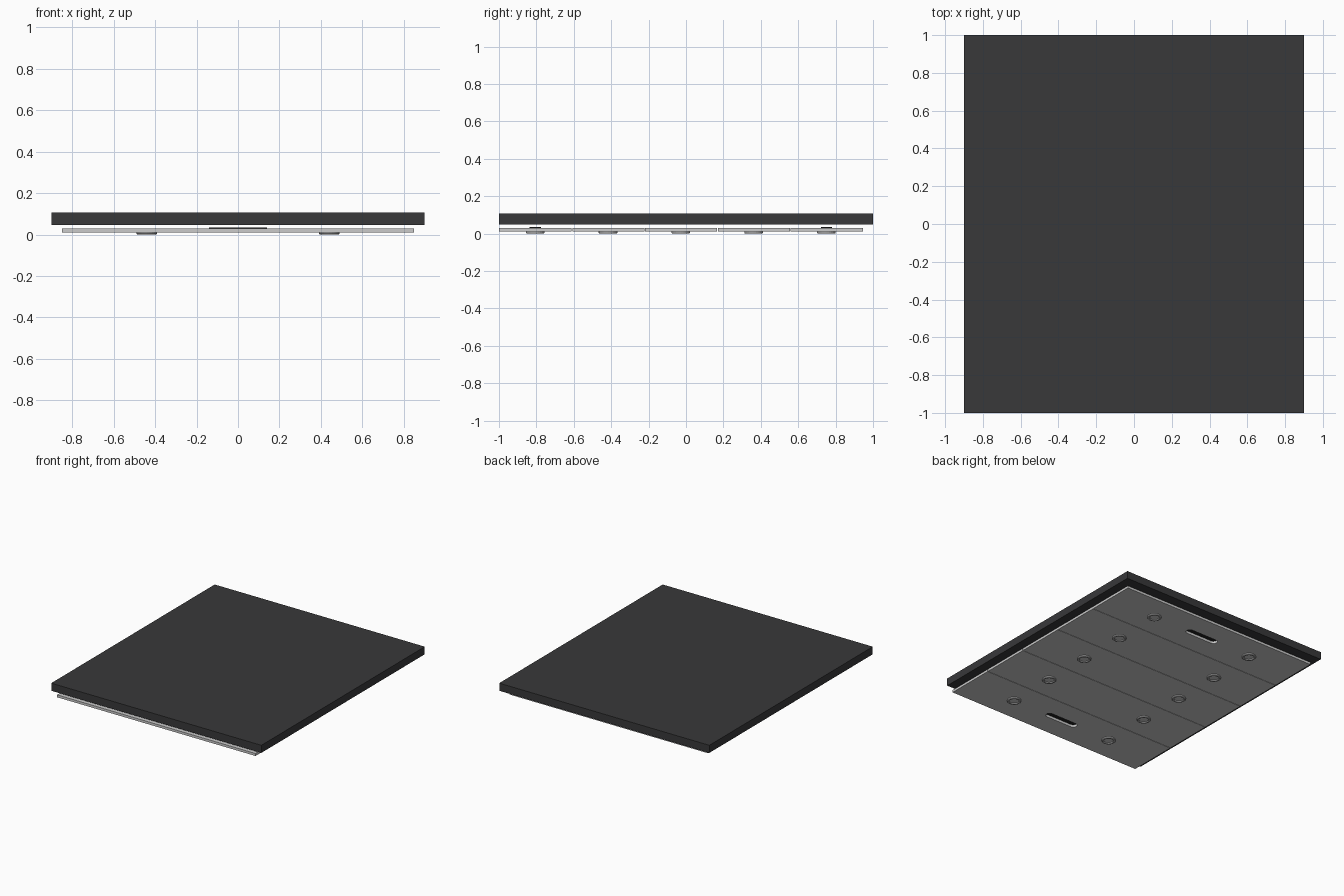
import bpy, bmesh, math

if "Cube" in bpy.data.objects:
    bpy.data.objects.remove(bpy.data.objects["Cube"])


def material(name, rgb):
    m = bpy.data.materials.new(name)
    m.diffuse_color = (*rgb, 1)
    m.use_nodes = True
    m.node_tree.nodes["Principled BSDF"].inputs["Base Color"].default_value = m.diffuse_color
    return m


def finish(name, bm, mat=None):
    bmesh.ops.recalc_face_normals(bm, faces=bm.faces)
    me = bpy.data.meshes.new(name)
    bm.to_mesh(me)
    bm.free()
    ob = bpy.data.objects.new(name, me)
    bpy.context.collection.objects.link(ob)
    if mat:
        me.materials.append(mat)
    return ob


def box(name, x, y, z, mat=None):
    bm = bmesh.new()
    bmesh.ops.create_cube(bm, size=1)
    for v in bm.verts:
        v.co = [lo + (c + .5) * (hi - lo) for c, (lo, hi) in zip(v.co, (x, y, z))]
    return finish(name, bm, mat)


def capsule(name, cx, cy, half, r, z, mat=None, n=12):
    # Stadium outline extruded between two heights; half=0 gives a disc
    pts = []
    for side in (1, -1):
        for i in range(n + 1 if half else n):
            a = -math.pi / 2 + math.pi * i / n
            pts.append((cx + side * (half + r * math.cos(a)), cy + side * r * math.sin(a)))
    bm = bmesh.new()
    f = bm.faces.new([bm.verts.new((x, y, z[0])) for x, y in pts])
    top = bmesh.ops.extrude_face_region(bm, geom=[f])["geom"]
    for v in top:
        if isinstance(v, bmesh.types.BMVert):
            v.co.z = z[1]
    return finish(name, bm, mat)


def cut(ob, cutter):
    m = ob.modifiers.new("cut", "BOOLEAN")
    m.operation, m.solver, m.object = "DIFFERENCE", "EXACT", cutter
    cutter.hide_render = True
    cutter.hide_set(True)


def foot(name, x, y, mat=None, n=24):
    # Dished round foot: lathe of a small profile
    prof = [(.050, .011), (.050, .004), (.046, 0), (.036, 0), (.033, .006)]
    bm = bmesh.new()
    rings = [[bm.verts.new((x + r * math.cos(2 * math.pi * i / n),
                            y + r * math.sin(2 * math.pi * i / n), z))
              for i in range(n)] for r, z in prof]
    for a, b in zip(rings, rings[1:]):
        for i in range(n):
            j = (i + 1) % n
            bm.faces.new((a[i], a[j], b[j], b[i]))
    bm.faces.new(rings[0])
    bm.faces.new(rings[-1])
    finish(name, bm, mat)


dark = material("dark_slab", (.04, .04, .042))
black = material("black_trim", (.015, .015, .015))

# Upper slab
box("top_slab", (-.9, .9), (-1, 1), (.047, .106), dark)

# Five base panels with feet; the end panels carry a recessed grip
W, GAP = .389, .003
for i in range(5):
    y0 = -1 + i * W
    cy = y0 + W / 2
    panel = box(f"base_panel_{i + 1}", (-.85, .85),
                (y0 + (GAP if i else 0), y0 + W), (.010, .029))
    for x in (-.44, .44):
        foot(f"foot_{i + 1}_{'left' if x < 0 else 'right'}", x, cy)
    if i in (0, 4):
        cut(panel, capsule(f"grip_cutter_{i + 1}", 0, cy, .11, .028, (0, .05)))
        capsule(f"grip_plate_{i + 1}", 0, cy, .11, .030, (.029, .034), black)

for ob in bpy.context.collection.objects:
    ob.select_set(False)
